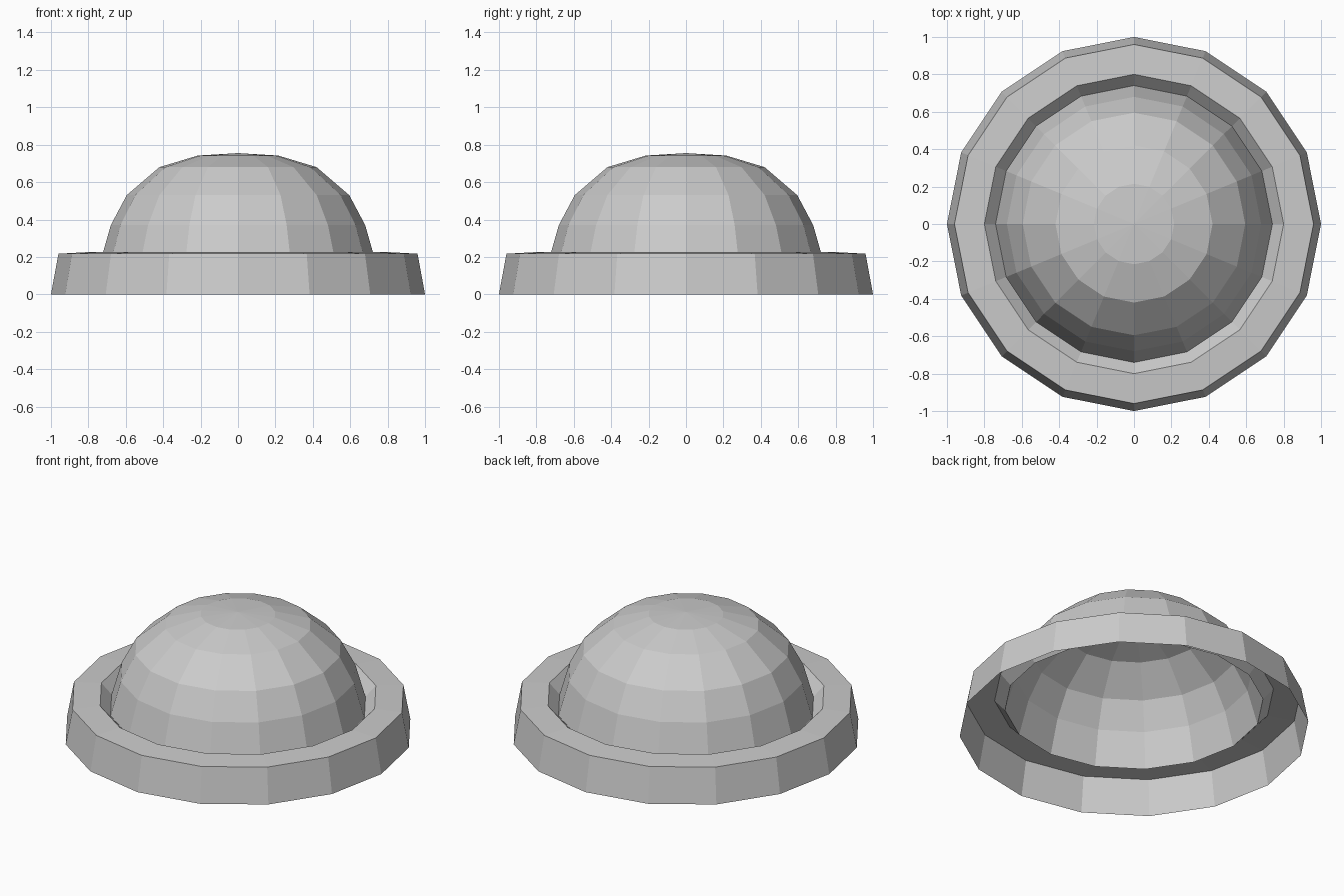
import bpy, bmesh, math

if "Cube" in bpy.data.objects:
    bpy.data.objects.remove(bpy.data.objects["Cube"])

SIDES = 16


def lathe(name, profile):
    """Spin a (radius, z) profile, listed bottom/outside first, into an open flat-shaded shell."""
    bm = bmesh.new()
    rings = []
    for r, z in profile:
        if r == 0:
            rings.append([bm.verts.new((0, 0, z))] * SIDES)
        else:
            angles = [2 * math.pi * i / SIDES for i in range(SIDES)]
            rings.append([bm.verts.new((r * math.cos(a), r * math.sin(a), z)) for a in angles])
    for low, high in zip(rings, rings[1:]):
        for i in range(SIDES):
            j = (i + 1) % SIDES
            corners = [low[i], low[j], high[j], high[i]]
            bm.faces.new(list(dict.fromkeys(corners)))
    mesh = bpy.data.meshes.new(name)
    bm.to_mesh(mesh)
    bm.free()
    obj = bpy.data.objects.new(name, mesh)
    bpy.context.collection.objects.link(obj)
    return obj


# Rim: tapered outer wall, nearly flat top, sloped groove leading down to the dome
lathe("base_rim", [(1.0, 0.0), (0.96, 0.217), (0.80, 0.226), (0.74, 0.16)])

# Dome: open-bottomed faceted cap rising out of the groove
lathe("dome", [(0.74, 0.16), (0.68, 0.37), (0.595, 0.53),
               (0.42, 0.68), (0.215, 0.742), (0, 0.755)])
